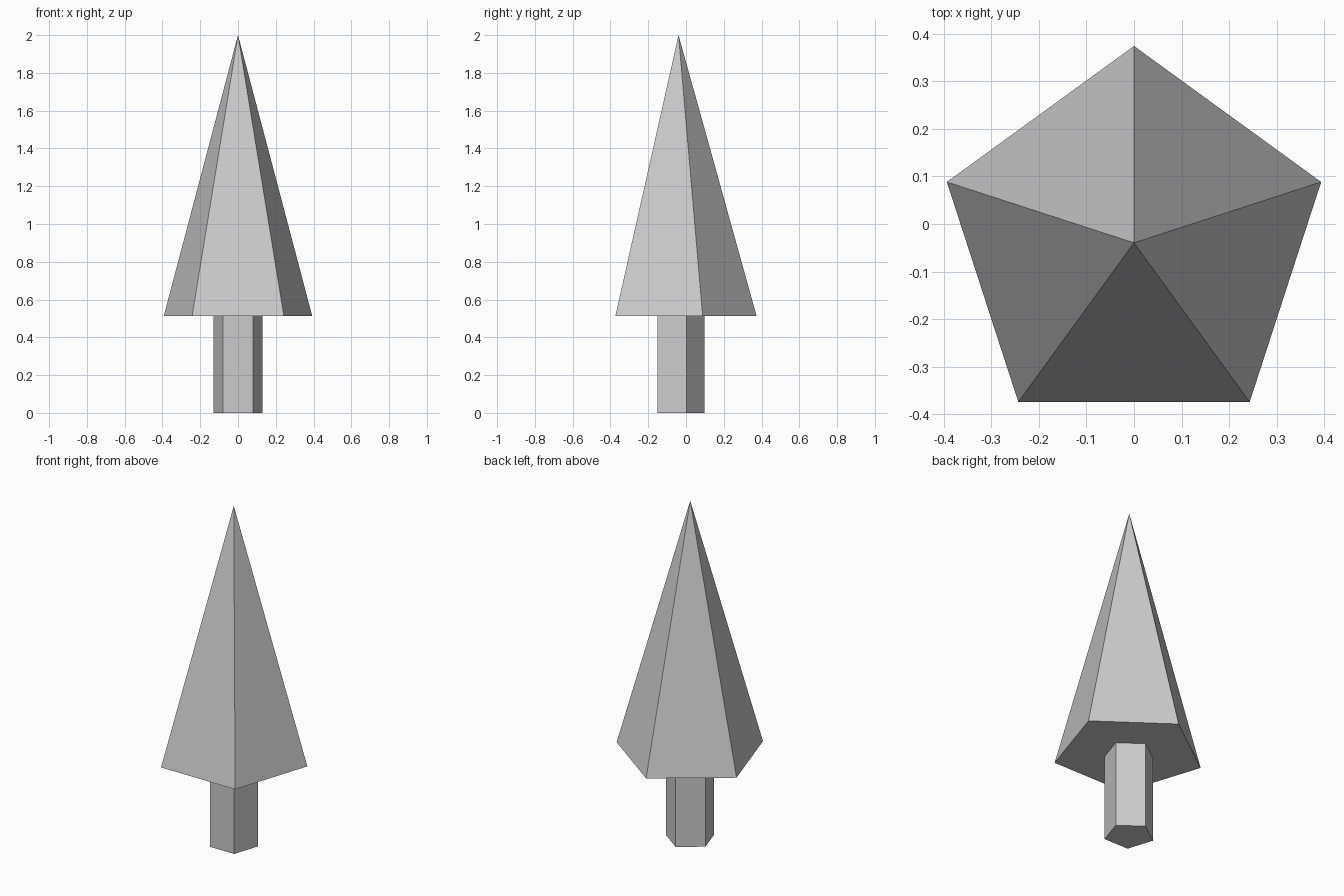
import bpy, bmesh
from math import sin, cos, tau

if "Cube" in bpy.data.objects:
    bpy.data.objects.remove(bpy.data.objects["Cube"])

SIDES = 5
CENTRE_Y = -0.0395  # pentagon centre, so the bounds are centred on y = 0


def ring(bm, radius, z):
    angles = [tau * i / SIDES for i in range(SIDES)]
    return [bm.verts.new((-radius * sin(a), CENTRE_Y + radius * cos(a), z)) for a in angles]


def pentagon_solid(name, radius, z0, z1, pointed=False):
    bm = bmesh.new()
    low = ring(bm, radius, z0)
    bm.faces.new(low[::-1])
    if pointed:
        tip = bm.verts.new((0, CENTRE_Y, z1))
        for i in range(SIDES):
            bm.faces.new((low[i], low[(i + 1) % SIDES], tip))
    else:
        high = ring(bm, radius, z1)
        bm.faces.new(high)
        for i in range(SIDES):
            j = (i + 1) % SIDES
            bm.faces.new((low[i], low[j], high[j], high[i]))
    bmesh.ops.recalc_face_normals(bm, faces=bm.faces[:])
    mesh = bpy.data.meshes.new(name)
    bm.to_mesh(mesh)
    bm.free()
    obj = bpy.data.objects.new(name, mesh)
    bpy.context.collection.objects.link(obj)
    return obj


# Trunk: five-sided prism
pentagon_solid("trunk", 0.1365, 0.0, 0.512)
# Foliage: five-sided pyramid
pentagon_solid("foliage", 0.4135, 0.512, 2.0, pointed=True)
